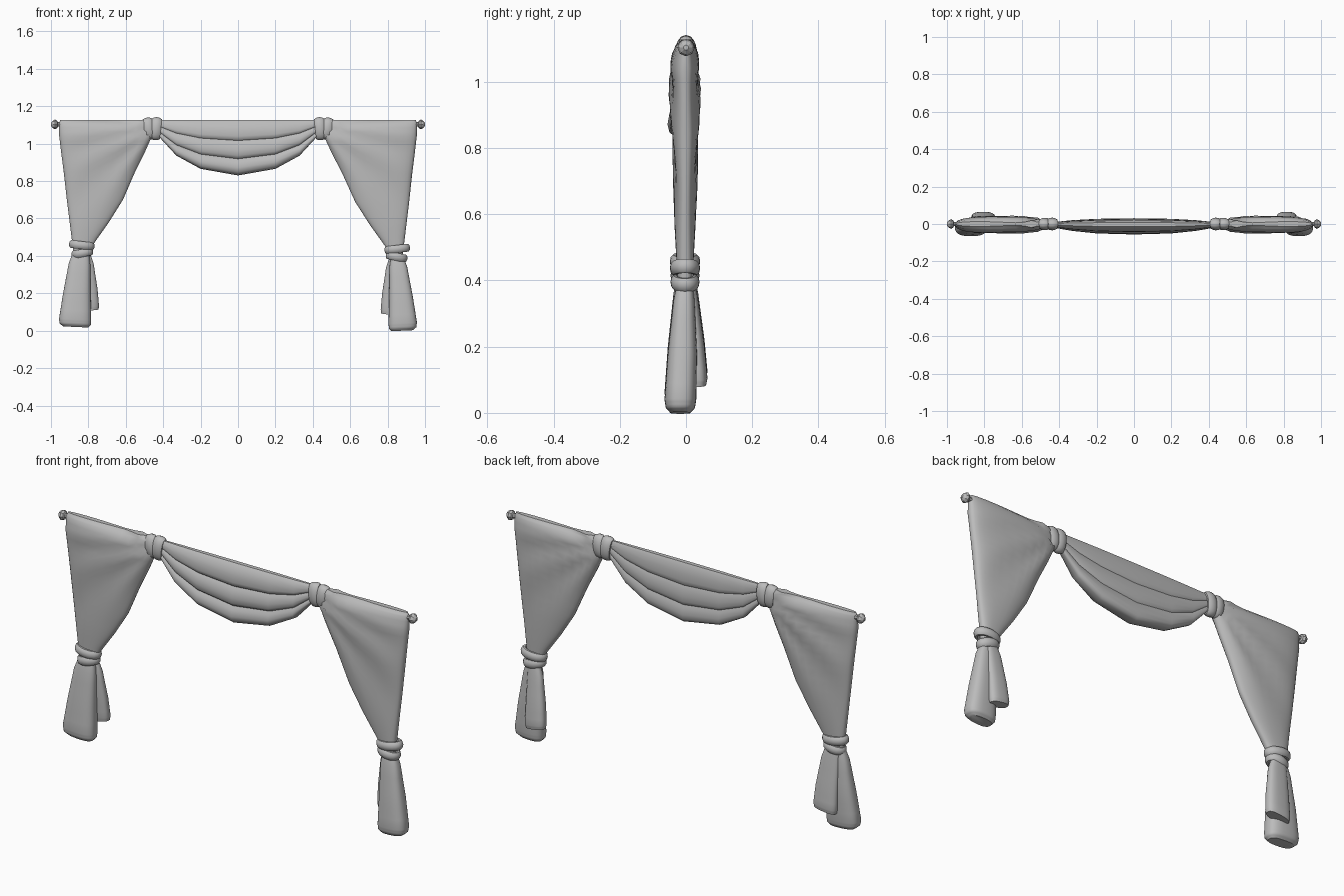
import bpy, bmesh
from math import sin, cos, pi, atan2, hypot, exp, copysign
from mathutils import Vector, Euler

if "Cube" in bpy.data.objects:
    bpy.data.objects.remove(bpy.data.objects["Cube"])

fabric = bpy.data.materials.new("plain grey")
fabric.use_nodes = True
GREY = (0.5, 0.5, 0.5, 1)
fabric.diffuse_color = GREY
fabric.node_tree.nodes["Principled BSDF"].inputs["Base Color"].default_value = GREY


def loft(name, rings, side=1, closed=False, angle=0.7):
    """Skin a list of point rings; side=-1 mirrors the part in x."""
    bm = bmesh.new()
    loops = [[bm.verts.new((p[0] * side, p[1], p[2])) for p in r] for r in rings]
    pairs = list(zip(loops, loops[1:]))
    if closed:
        pairs.append((loops[-1], loops[0]))
    else:
        bm.faces.new(loops[0])
        bm.faces.new(loops[-1])
    for a, b in pairs:
        for i in range(len(a)):
            j = (i + 1) % len(a)
            bm.faces.new((a[i], a[j], b[j], b[i]))
    bmesh.ops.recalc_face_normals(bm, faces=bm.faces)
    mesh = bpy.data.meshes.new(name)
    bm.to_mesh(mesh)
    bm.free()
    mesh.materials.append(fabric)
    ob = bpy.data.objects.new(name, mesh)
    bpy.context.collection.objects.link(ob)
    bpy.ops.object.select_all(action='DESELECT')
    ob.select_set(True)
    bpy.context.view_layer.objects.active = ob
    bpy.ops.object.shade_smooth_by_angle(angle=angle)
    return ob


def power(v, e):
    return copysign(abs(v) ** e, v)


def cloth(name, rows, side, shift, drop, folds=0.0, steps=3, slant=0.0):
    """Hanging cloth from rows of (z, outer x, inner x, centre y, half depth)."""
    fine = []
    for a, b in zip(rows, rows[1:]):
        for k in range(steps):
            fine.append([p + (q - p) * k / steps for p, q in zip(a, b)])
    fine.append(rows[-1])
    rings = []
    for z, xo, xi, yc, d in fine:
        low = min(1, max(0, (1 - z) / 0.5))
        xi += shift * low
        xc, hw = (xo + xi) / 2, (xo - xi) / 2
        ring = []
        for k in range(32):
            a = 2 * pi * k / 32
            x = xc + hw * power(cos(a), 0.75)
            y = d * power(sin(a), 0.75)
            # creases fan out from the knot
            ang, dist = atan2(x - 0.45, 1.08 - z), hypot(x - 0.45, 1.08 - z)
            y += folds * sin(a) * sin(ang * 13) * exp(-2.5 * dist)
            tip = slant * (x - xc) * max(0, 1 - z / 0.3)
            ring.append((x, yc + y, z - drop * low + tip))
        rings.append(ring)
    return loft(name, rings, side)


def wrap(name, centre, a, b, thick, tall, rot, side):
    """Band of cloth wound around an ellipse."""
    turn = Euler(rot).to_matrix()
    rings = []
    for k in range(20):
        t = 2 * pi * k / 20
        n = Vector((b * cos(t), a * sin(t), 0)).normalized()
        base = Vector((a * cos(t), b * sin(t), 0))
        ring = []
        for m in range(10):
            u = 2 * pi * m / 10
            p = base + n * thick * cos(u) + Vector((0, 0, tall * sin(u)))
            ring.append(Vector(centre) + turn @ p)
        rings.append(ring)
    return loft(name, rings, side, closed=True)


PANEL = [(1.127, .950, .46, 0, .014), (1.11, .957, .455, -.002, .028),
         (1.04, .956, .460, -.004, .044), (.95, .945, .50, -.003, .042),
         (.85, .932, .55, -.002, .039), (.70, .915, .615, -.002, .034),
         (.58, .90, .69, -.003, .029), (.46, .885, .775, -.003, .023),
         (.40, .88, .79, -.003, .02)]
TAIL = [(.44, .875, .80, -.002, .02), (.36, .905, .79, -.006, .032),
        (.20, .935, .788, -.011, .044), (.06, .957, .785, -.017, .048),
        (.035, .953, .787, -.017, .044), (.02, .935, .80, -.017, .03)]
BACK_TAIL = [(.44, .87, .80, .008, .015), (.36, .87, .772, .015, .022),
             (.22, .87, .751, .027, .029), (.125, .87, .743, .034, .031),
             (.105, .865, .746, .034, .027)]

# Curtain sides: the +x one is gathered a little lower and further out
for label, side, shift, drop in (("right", -1, 0, 0), ("left", 1, .02, .02)):
    cloth(label + "_curtain_panel", PANEL, side, shift, drop, folds=0.012)
    cloth(label + "_front_tail", TAIL, side, shift, drop, slant=0.05)
    cloth(label + "_back_tail", BACK_TAIL, side, shift, drop, slant=-0.2)

    # Tie around the gathered cloth
    cx, cz = .835 + shift * .8, .435 - drop
    wrap(label + "_upper_tie", (cx, -.003, cz + .022), .055, .032, .014, .022,
         (0, -.12, 0), side)
    wrap(label + "_lower_tie", (cx - .003, -.003, cz - .02), .045, .03, .014, .022,
         (0, .2, 0), side)

    # Knot on the rod: two bands spreading towards the top
    wrap(label + "_knot_outer_band", (.478, 0, 1.08), .047, .02, .013, .027,
         (0, pi / 2 + .15, 0), side)
    wrap(label + "_knot_inner_band", (.438, 0, 1.08), .049, .021, .013, .027,
         (0, pi / 2 - .1, 0), side)

    # Finial turned around the rod axis
    profile = [(.95, .012), (.963, .012), (.967, .02), (.978, .026),
               (.99, .02), (1.0, .008)]
    loft(label + "_finial", [[(x, r * cos(pi * k / 4), 1.103 + r * sin(pi * k / 4))
                              for k in range(8)] for x, r in profile], side, angle=0.4)

# Rod
loft("rod", [[(x, .011 * cos(pi * k / 4), 1.103 + .011 * sin(pi * k / 4))
              for k in range(8)] for x in (-.96, .96)], angle=0.9)

# Swag: three overlapping bands, (share of the drop, depth)
BANDS = [(0, .014), (.06, .03), (.17, .04), (.29, .044), (.35, .04), (.37, .033),
         (.43, .045), (.55, .053), (.64, .05), (.68, .044), (.70, .036),
         (.76, .048), (.86, .056), (.94, .05), (.985, .035), (1, .012)]
STATIONS = [(.46, .27, .3), (.42, .31, .38), (.33, .64, .66), (.20, .88, .9), (0, 1, 1)]
full = [(-x, s, d) for x, s, d in STATIONS] + STATIONS[-2::-1]
swag = []
for x, s, d in full:
    front = [(x, -y * d, 1.126 - .296 * s * v) for v, y in BANDS]
    back = [(x, y * d * .55, 1.126 - .296 * s * v) for v, y in reversed(BANDS)]
    swag.append(front + back)
loft("swag", swag)
